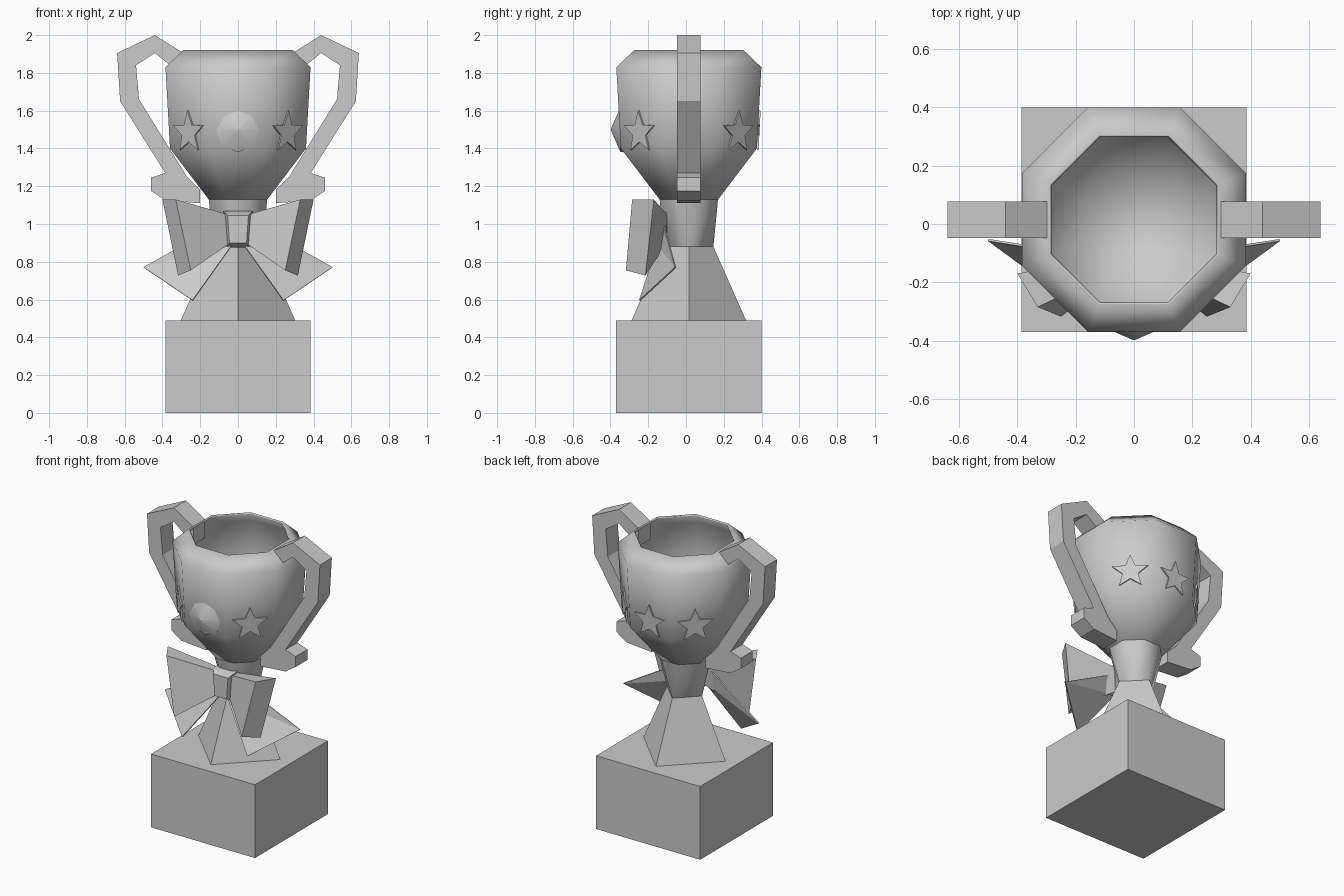
import bpy, bmesh, math
from mathutils import Vector, Matrix

cube = bpy.data.objects.get("Cube")
if cube:
    bpy.data.objects.remove(cube)

YC = 0.015  # depth of the cup axis
grey = bpy.data.materials.new("stone_grey")
grey.use_nodes = True
grey.diffuse_color = (0.6, 0.6, 0.6, 1)
grey.node_tree.nodes["Principled BSDF"].inputs["Base Color"].default_value = (0.6, 0.6, 0.6, 1)


def finish(name, bm, angle=None, thickness=0):
    bmesh.ops.remove_doubles(bm, verts=bm.verts, dist=0.0005)
    bmesh.ops.recalc_face_normals(bm, faces=bm.faces)
    mesh = bpy.data.meshes.new(name)
    bm.to_mesh(mesh)
    bm.free()
    mesh.materials.append(grey)
    ob = bpy.data.objects.new(name, mesh)
    bpy.context.collection.objects.link(ob)
    if angle:
        bpy.ops.object.select_all(action='DESELECT')
        ob.select_set(True)
        bpy.context.view_layer.objects.active = ob
        bpy.ops.object.shade_smooth_by_angle(angle=math.radians(angle))
    if thickness:
        mod = ob.modifiers.new("Thickness", 'SOLIDIFY')
        mod.thickness = thickness
        mod.offset = 0 if thickness < 0.01 else -1
    return ob


def loft(bm, rings, cap_start=True, cap_end=True):
    loops = [[bm.verts.new(p) for p in ring] for ring in rings]
    n = len(loops[0])
    for a, b in zip(loops, loops[1:]):
        for i in range(n):
            j = (i + 1) % n
            bm.faces.new((a[i], a[j], b[j], b[i]))
    if cap_start:
        bm.faces.new(loops[0])
    if cap_end:
        bm.faces.new(loops[-1])


def octagon(apothem, z):
    r = apothem / math.cos(math.pi / 8)
    return [(r * math.cos(a), YC + r * math.sin(a), z)
            for a in (math.pi / 8 + k * math.pi / 4 for k in range(8))]


def diamond(r, z, count=4):
    # With eight points, pairs meet on each corner so it joins an octagon
    turns = range(4) if count == 4 else (0, 1, 1, 2, 2, 3, 3, 0)
    return [(r * math.cos(k * math.pi / 2), YC + r * math.sin(k * math.pi / 2), z) for k in turns]


def box_ring(x0, x1, y0, y1, z):
    return [(x0, y0, z), (x1, y0, z), (x1, y1, z), (x0, y1, z)]


def extrude(bm, points, depth, matrix):
    # Extrude a flat outline along its local z, then place it
    rings = [[matrix @ Vector((x, y, z)) for x, y in points] for z in (0, depth)]
    loft(bm, rings)


# Square plinth
bm = bmesh.new()
loft(bm, [box_ring(-0.385, 0.385, YC - 0.385, YC + 0.385, z) for z in (0, 0.49)])
finish("plinth", bm)

# Four-sided foot
bm = bmesh.new()
loft(bm, [diamond(0.305, 0.485), diamond(0.13, 0.88)])
finish("foot", bm)

# Stem turning from four corners to eight sides
bm = bmesh.new()
loft(bm, [diamond(0.13, 0.88, 8), octagon(0.155, 1.135)], cap_start=False)
bmesh.ops.remove_doubles(bm, verts=bm.verts, dist=0.0005)
finish("stem", bm, 50)

# Open cup with a thin wall
bm = bmesh.new()
profile = [(0.155, 1.13), (0.36, 1.4), (0.384, 1.83), (0.29, 1.92)]
loft(bm, [octagon(r, z) for r, z in profile], cap_end=False)
cup = finish("cup", bm, 60, 0.012)

# Handles with a scroll at the lower end
outline = [(0.297, 1.91), (0.44, 2.0), (0.64, 1.905), (0.624, 1.65), (0.385, 1.27),
           (0.46, 1.245), (0.46, 1.175), (0.385, 1.125), (0.2, 1.11), (0.2, 1.18),
           (0.27, 1.25), (0.524, 1.66), (0.54, 1.84), (0.44, 1.905), (0.297, 1.79)]
for side, sx in (("left", 1), ("right", -1)):
    bm = bmesh.new()
    upright = Matrix.Translation((0, YC + 0.063, 0)) @ Matrix.Rotation(math.pi / 2, 4, 'X')
    extrude(bm, [(sx * x, z) for x, z in outline], 0.126, upright)
    finish(side + "_handle", bm, 25)

    # Bow loop, a wedge widening away from the knot
    bm = bmesh.new()
    inner = [(0.05, -0.1, 1.05), (0.05, -0.15, 1.05), (0.04, -0.15, 0.9), (0.04, -0.1, 0.9)]
    outer = [(0.4, -0.17, 1.13), (0.33, -0.285, 1.13), (0.25, -0.318, 0.755), (0.317, -0.215, 0.727)]
    loft(bm, [[(sx * x, y, z) for x, y, z in ring] for ring in (inner, outer)])
    finish(side + "_bow_loop", bm)

    # Ribbon tail
    bm = bmesh.new()
    tail = [(0.02, -0.13, 1.04), (0.5, -0.055, 0.77), (0.24, -0.245, 0.595), (0.03, -0.15, 0.89)]
    bm.faces.new([bm.verts.new((sx * x, y, z)) for x, y, z in tail])
    bmesh.ops.triangulate(bm, faces=bm.faces)
    finish(side + "_bow_tail", bm, thickness=0.008)

# Bow knot, rounded towards the front
bm = bmesh.new()
knot = [(0.07, 0.88, 1.065, -0.1), (0.08, 0.875, 1.07, -0.14), (0.055, 0.9, 1.045, -0.185)]
loft(bm, [[(-w * 0.82, y, lo), (w * 0.82, y, lo), (w, y, hi), (-w, y, hi)] for w, lo, hi, y in knot])
finish("bow_knot", bm, 60)

# Round gem on the front of the cup
bm = bmesh.new()
gem = [(0.12, -0.33), (0.12, -0.347), (0.005, -0.397)]
loft(bm, [[(r * math.cos(k * math.pi / 4), y, 1.5 + r * math.sin(k * math.pi / 4))
           for k in range(8)] for r, y in gem])
finish("gem", bm, 60)

# Stars set into the other cup faces
star = [((0.115 if k % 2 == 0 else 0.05) * math.sin(k * math.pi / 5),
         (0.115 if k % 2 == 0 else 0.05) * math.cos(k * math.pi / 5)) for k in range(10)]
for n, turn in enumerate((45, 135, 180, 225, 315)):
    bm = bmesh.new()
    place = (Matrix.Translation((0, YC, 1.485)) @ Matrix.Rotation(math.radians(turn), 4, 'Z')
             @ Matrix.Translation((0, -0.374, 0)) @ Matrix.Rotation(math.radians(93), 4, 'X'))
    extrude(bm, star, -0.009, place)
    finish("star_%d" % (n + 1), bm)
